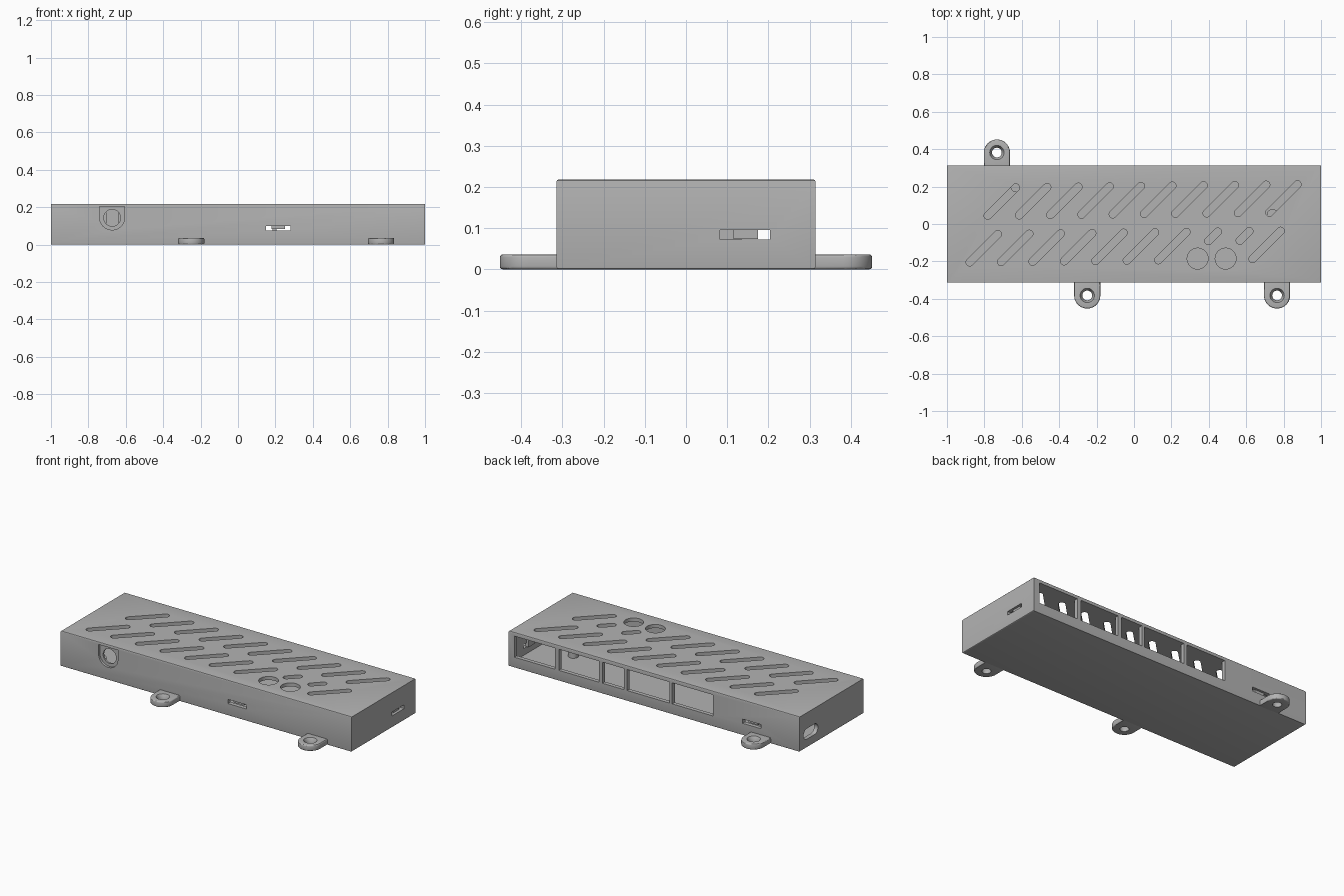
import bpy, bmesh, math
from mathutils import Vector

if "Cube" in bpy.data.objects:
    bpy.data.objects.remove(bpy.data.objects["Cube"], do_unlink=True)

grey = bpy.data.materials.new("case grey")
grey.use_nodes = True
colour = (0.45, 0.45, 0.45, 1)
grey.diffuse_color = colour
grey.node_tree.nodes["Principled BSDF"].inputs["Base Color"].default_value = colour

W, D, H = 1.0, 0.314, 0.218      # half width, half depth, height
WALL, FLOOR, LID = 0.025, 0.03, 0.022


def prism(name, outline, axis, lo, hi, bevel=0):
    """Extrude a 2D outline along an axis; outline is xy, xz or yz."""
    place = {"z": lambda a, b, t: (a, b, t),
             "y": lambda a, b, t: (a, t, b),
             "x": lambda a, b, t: (t, a, b)}[axis]
    bm = bmesh.new()
    face = bm.faces.new([bm.verts.new(place(a, b, lo)) for a, b in outline])
    out = bmesh.ops.extrude_face_region(bm, geom=[face])
    moved = [v for v in out["geom"] if isinstance(v, bmesh.types.BMVert)]
    bmesh.ops.translate(bm, verts=moved, vec=Vector(place(0, 0, hi - lo)))
    bmesh.ops.recalc_face_normals(bm, faces=bm.faces)
    if bevel:
        rims = [e for e in bm.edges if abs(e.verts[0].co.z - e.verts[1].co.z) < 1e-5]
        bmesh.ops.bevel(bm, geom=rims, offset=bevel, segments=3, profile=0.5, affect="EDGES")
    mesh = bpy.data.meshes.new(name)
    bm.to_mesh(mesh)
    bm.free()
    mesh.materials.append(grey)
    ob = bpy.data.objects.new(name, mesh)
    bpy.context.collection.objects.link(ob)
    return ob


def rect(a0, a1, b0, b1):
    return [(a0, b0), (a1, b0), (a1, b1), (a0, b1)]


def box(name, x0, x1, y0, y1, z0, z1, bevel=0):
    return prism(name, rect(x0, x1, y0, y1), "z", z0, z1, bevel)


def arc(cx, cy, r, start, end, n=12):
    return [(cx + r * math.cos(math.radians(start + (end - start) * i / n)),
             cy + r * math.sin(math.radians(start + (end - start) * i / n)))
            for i in range(n + 1)]


def circle(cx, cy, r, n=32):
    return arc(cx, cy, r, 0, 360, n)[:-1]


def stadium(x0, y0, x1, y1, r):
    a = math.degrees(math.atan2(y1 - y0, x1 - x0))
    return arc(x1, y1, r, a - 90, a + 90) + arc(x0, y0, r, a + 90, a + 270)


def cut(target, cutters):
    for c in cutters:
        mod = target.modifiers.new("cut", "BOOLEAN")
        mod.operation, mod.solver, mod.object = "DIFFERENCE", "EXACT", c
        bpy.context.view_layer.objects.active = target
        bpy.ops.object.modifier_apply(modifier=mod.name)
        bpy.data.objects.remove(c, do_unlink=True)


# Hollow case
case = box("case", -W, W, -D, D, 0, H, 0.005)
holes = [box("cavity", WALL - W, W - WALL, WALL - D, D - WALL, FLOOR, H - LID)]


def vent(x0, y0, x1, y1):
    holes.append(prism("vent", stadium(x0, y0, x1, y1, 0.02), "z", H - 0.05, H + 0.05))


# Two rows of diagonal vents, with short ones beside the button holes
for i in range(10):
    x, y = -0.707 + 0.1673 * i, 0.12 + 0.0018 * i
    vent(x - 0.075, y - 0.075, x + 0.075, y + 0.075)
    x, y = -0.803 + 0.168 * i, -0.13 + 0.002 * i
    low = 0.025 if i in (7, 8) else -0.075
    vent(x + low, y + low, x + 0.075, y + 0.075)

# Round button holes
for x in (0.34, 0.49):
    holes.append(prism("button_hole", circle(x, -0.185, 0.056), "z", H - 0.05, H + 0.05))

# Port windows along the back
for x0, x1 in ((0.68, 0.96), (0.38, 0.655), (0.205, 0.355), (-0.105, 0.185), (-0.405, -0.125)):
    holes.append(prism("window", rect(x0, x1, 0.065, H - LID), "y", D - 0.05, D + 0.05))

# Latch slots in front, back and end walls
holes += [prism("slot", rect(0.15, 0.28, 0.074, 0.1), "y", -D - 0.05, -D + 0.05),
          prism("slot", rect(-0.735, -0.61, 0.074, 0.1), "y", D - 0.05, D + 0.05),
          prism("slot", rect(0.083, 0.204, 0.072, 0.096), "x", W - 0.05, W + 0.05)]

# Rounded socket in the other end
holes.append(prism("socket", stadium(0.165, 0.085, 0.24, 0.085, 0.033), "x", -W - 0.05, -W + 0.05))

# Power jack: arched recess with a round hole
arch = arc(-0.673, 0.145, 0.067, 180, 360) + [(-0.606, 0.203), (-0.74, 0.203)]
holes += [prism("jack_recess", arch, "y", -D - 0.05, -D + 0.014),
          prism("jack_hole", circle(-0.673, 0.143, 0.045), "y", -D - 0.05, -D + 0.05)]
cut(case, holes)
parts = [case]

# Mounting ears with countersunk screw holes
for name, x, side in (("back_ear", -0.733, 1), ("front_ear_right", -0.25, -1), ("front_ear_left", 0.765, -1)):
    y = side * 0.382
    outline = arc(x, y, 0.07, 0, side * 180, 20) + [(x - 0.07, side * 0.3), (x + 0.07, side * 0.3)]
    ear = prism(name, outline, "z", 0, 0.036, 0.007)
    sink = prism("sink", circle(x, y, 0.026), "z", 0.014, 0.037)
    for v in sink.data.vertices:
        if v.co.z > 0.03:
            v.co.x, v.co.y = x + (v.co.x - x) * 1.5, y + (v.co.y - y) * 1.5
    cut(ear, [prism("bore", circle(x, y, 0.026), "z", -0.02, 0.06), sink])
    parts.append(ear)

# Latch tabs hanging from the lid inside each slot
top = H - 0.01
parts += [box("front_latch", 0.18, 0.25, -D + 0.015, -D + 0.04, 0.082, top - 0.1),
          box("back_latch", -0.705, -0.64, D - 0.04, D - 0.015, 0.082, top - 0.1),
          box("end_latch", W - 0.04, W - 0.015, 0.115, 0.175, 0.074, top - 0.1)]
parts += [box("front_latch_arm", 0.18, 0.25, -D + 0.026, -D + 0.04, 0.1, top),
          box("back_latch_arm", -0.705, -0.64, D - 0.04, D - 0.026, 0.1, top),
          box("end_latch_arm", W - 0.04, W - 0.026, 0.115, 0.175, 0.09, top)]

# Board standoffs on the floor
for x, y in ((-0.63, 0.2), (0.74, 0.05), (-0.8, -0.2), (0.74, -0.22)):
    parts.append(prism("standoff", circle(x, y, 0.03, 20), "z", 0.02, 0.065))

# Smooth round surfaces, keep edges sharp
bpy.ops.object.select_all(action="DESELECT")
for ob in parts:
    ob.select_set(True)
bpy.context.view_layer.objects.active = case
bpy.ops.object.shade_smooth_by_angle(angle=math.radians(30))
